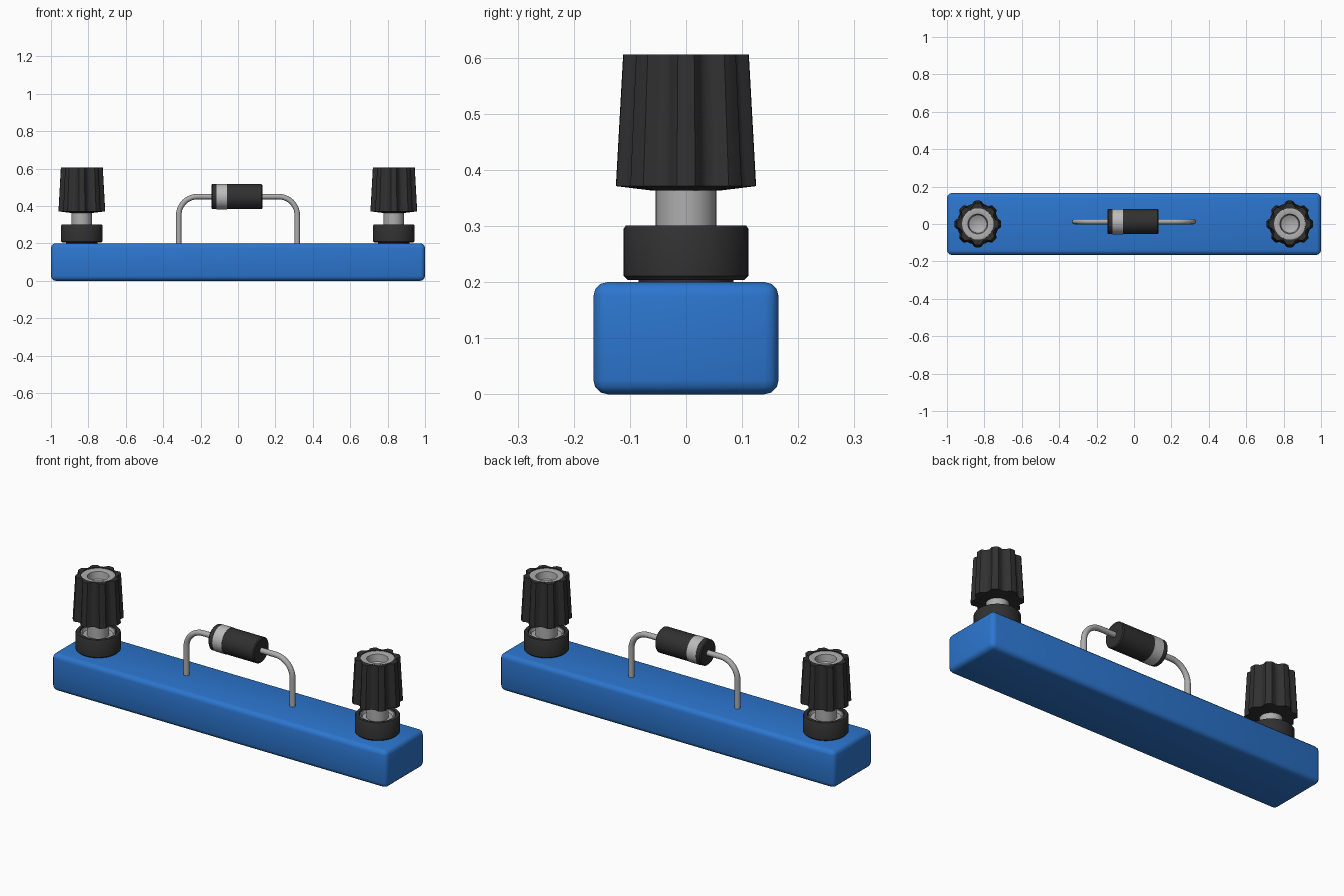
import bpy, bmesh
from math import pi, sin, cos, radians

if "Cube" in bpy.data.objects:
    bpy.data.objects.remove(bpy.data.objects["Cube"])


def material(name, rgb):
    m = bpy.data.materials.new(name)
    m.diffuse_color = (*rgb, 1)
    m.use_nodes = True
    m.node_tree.nodes["Principled BSDF"].inputs["Base Color"].default_value = m.diffuse_color
    return m


BLUE = material("blue plastic", (0.025, 0.18, 0.62))
BLACK = material("black plastic", (0.03, 0.03, 0.03))
METAL = material("metal", (0.42, 0.42, 0.42))
BAND = material("band grey", (0.5, 0.5, 0.5))


def finish(ob, mat, angle=35):
    ob.data.materials.append(mat)
    bpy.ops.object.select_all(action='DESELECT')
    ob.select_set(True)
    bpy.context.view_layer.objects.active = ob
    bpy.ops.object.shade_smooth_by_angle(angle=radians(angle))
    return ob


def lathe(name, profile, mat, loc, n=48, flute=None, axis='Z', closed=False):
    """Spin (radius, height, flute amount) points; flute(angle) scales the radius."""
    bm = bmesh.new()
    rings = []
    for p in profile:
        r, z, amount = (*p, 0)[:3]
        if r == 0:
            rings.append([bm.verts.new((0, 0, z))] * n)
            continue
        ring = []
        for i in range(n):
            a = 2 * pi * i / n
            k = r + (amount * flute(a) if flute else 0)
            ring.append(bm.verts.new((k * cos(a), k * sin(a), z)))
        rings.append(ring)
    pairs = list(zip(rings, rings[1:]))
    if closed:
        pairs.append((rings[-1], rings[0]))
    for a, b in pairs:
        for i in range(n):
            j = (i + 1) % n
            bm.faces.new(list(dict.fromkeys((a[i], a[j], b[j], b[i]))))
    bmesh.ops.recalc_face_normals(bm, faces=bm.faces)
    me = bpy.data.meshes.new(name)
    bm.to_mesh(me)
    bm.free()
    ob = bpy.data.objects.new(name, me)
    bpy.context.collection.objects.link(ob)
    ob.location = loc
    if axis == 'X':
        ob.rotation_euler = (0, pi / 2, 0)
    return finish(ob, mat)


# Base block with rounded edges
bpy.ops.mesh.primitive_cube_add(size=1, location=(0, 0, 0.1))
base = bpy.context.object
base.name = "base_block"
base.scale = (2, 0.33, 0.2)
bpy.ops.object.transform_apply(location=False, rotation=False, scale=True)
bev = base.modifiers.new("round", 'BEVEL')
bev.width, bev.segments = 0.025, 3
bpy.ops.object.modifier_apply(modifier="round")
finish(base, BLUE, 60)


# Terminal posts: collar with metal seat, shaft, fluted knob with metal socket
def grip(a):
    # eight broad ribs separated by rounded grooves
    return min(1.0, max(-1.0, 1.7 * cos(8 * a) + 0.3))


for side, x in (("left", -0.835), ("right", 0.833)):
    at = (x, 0, 0)
    lathe(side + "_collar", [(0, 0.195), (0.085, 0.195), (0.085, 0.204), (0.104, 0.204),
                             (0.111, 0.211), (0.111, 0.295), (0.107, 0.301), (0.09, 0.301),
                             (0.085, 0.28), (0, 0.28)], BLACK, at)
    lathe(side + "_seat", [(0.05, 0.275), (0.086, 0.275), (0.086, 0.296),
                           (0.08, 0.296), (0.074, 0.284), (0.05, 0.284)],
          METAL, at, closed=True)
    lathe(side + "_shaft", [(0, 0.27), (0.054, 0.27), (0.054, 0.40), (0, 0.40)], METAL, at)
    lathe(side + "_knob", [(0, 0.363), (0.06, 0.363), (0.116, 0.371, 0.009),
                           (0.103, 0.606, 0.009), (0.084, 0.606),
                           (0.084, 0.52), (0, 0.52)], BLACK, at, n=96, flute=grip)
    lathe(side + "_socket", [(0, 0.515), (0.084, 0.515), (0.084, 0.602), (0.078, 0.604),
                             (0.053, 0.598), (0.048, 0.56), (0, 0.535)], METAL, at)

# Diode body along x, with pale band near the left end
Y, Z = 0.013, 0.45
lathe("diode_body", [(0, -0.142), (0.062, -0.142), (0.067, -0.137), (0.067, 0.126),
                     (0.062, 0.131), (0, 0.131)], BLACK, (0, Y, Z), axis='X')
lathe("diode_band", [(0.06, -0.115), (0.0685, -0.115), (0.0685, -0.06), (0.06, -0.06)],
      BAND, (0, Y, Z), axis='X', closed=True)

# Bent wire leads from the diode down into the base
R, LEG = 0.1, 0.317
for side, s in (("left", -1), ("right", 1)):
    pts = [(s * 0.1, Z)]
    for i in range(11):
        a = pi / 2 * i / 10
        pts.append((s * (LEG - R + R * sin(a)), Z - R + R * cos(a)))
    pts.append((s * LEG, 0.19))
    cu = bpy.data.curves.new(side + "_lead", 'CURVE')
    cu.dimensions = '3D'
    cu.bevel_depth, cu.bevel_resolution, cu.use_fill_caps = 0.0145, 4, True
    sp = cu.splines.new('POLY')
    sp.points.add(len(pts) - 1)
    for p, (px, pz) in zip(sp.points, pts):
        p.co = (px, Y, pz, 1)
        p.radius = 1
    tmp = bpy.data.objects.new(side + "_lead", cu)
    bpy.context.collection.objects.link(tmp)
    bpy.ops.object.select_all(action='DESELECT')
    tmp.select_set(True)
    bpy.context.view_layer.objects.active = tmp
    bpy.ops.object.convert(target='MESH')
    finish(bpy.context.object, METAL, 50)
